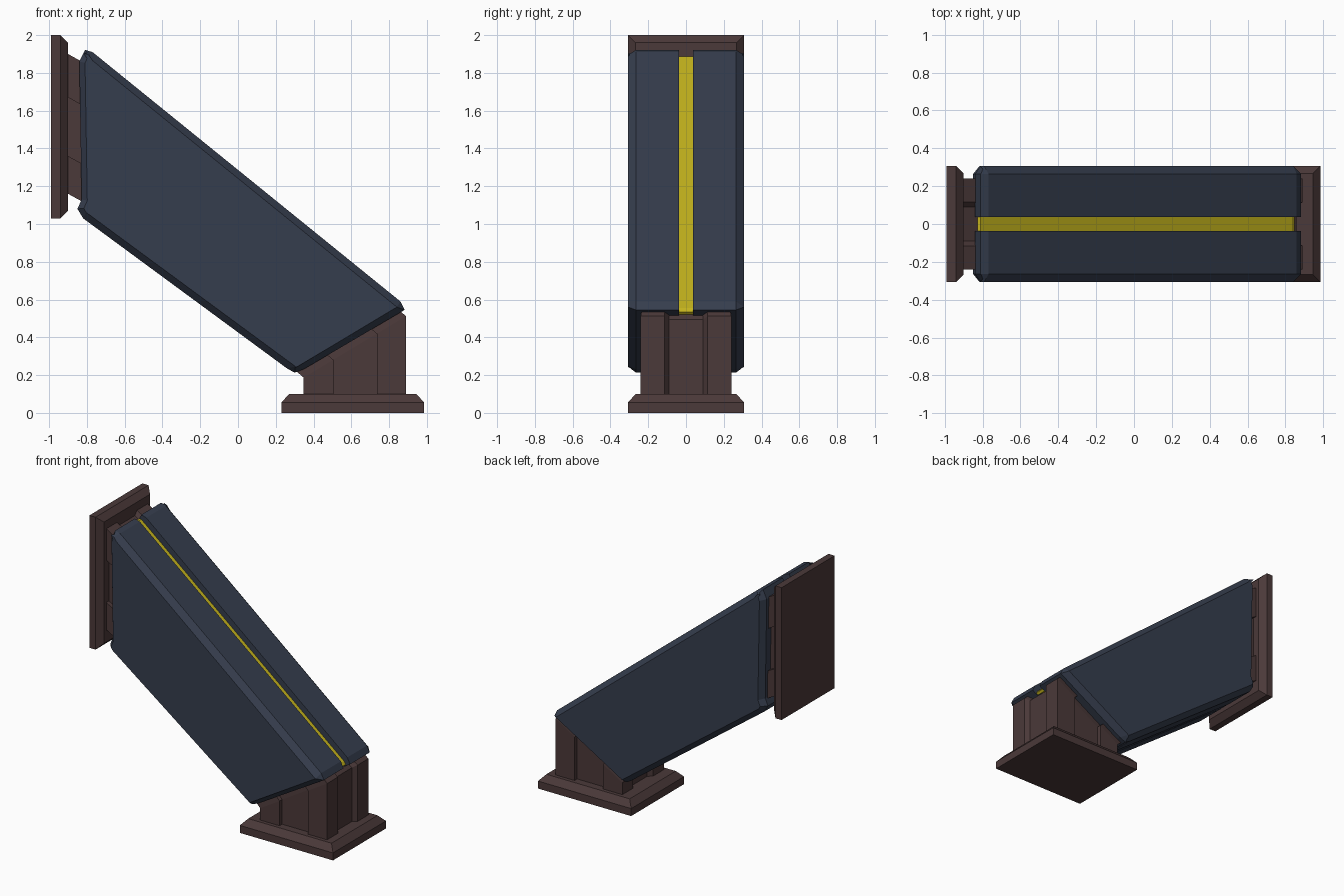
import bpy, bmesh
from mathutils import Vector

if "Cube" in bpy.data.objects:
    bpy.data.objects.remove(bpy.data.objects["Cube"])


def material(name, rgb):
    m = bpy.data.materials.new(name)
    m.diffuse_color = (*rgb, 1)
    m.use_nodes = True
    m.node_tree.nodes["Principled BSDF"].inputs["Base Color"].default_value = m.diffuse_color
    return m


NAVY = material("navy_paint", (0.036, 0.047, 0.075))
BROWN = material("brown_metal", (0.07, 0.041, 0.041))
YELLOW = material("yellow_strip", (0.55, 0.45, 0.012))


def loft(name, rings, mat):
    """Closed solid through rings of equal point count."""
    bm = bmesh.new()
    loops = [[bm.verts.new(p) for p in r] for r in rings]
    n = len(loops[0])
    for a, b in zip(loops, loops[1:]):
        for i in range(n):
            bm.faces.new((a[i], a[(i + 1) % n], b[(i + 1) % n], b[i]))
    bm.faces.new(loops[0][::-1])
    bm.faces.new(loops[-1])
    bmesh.ops.recalc_face_normals(bm, faces=bm.faces)
    me = bpy.data.meshes.new(name)
    bm.to_mesh(me)
    bm.free()
    ob = bpy.data.objects.new(name, me)
    me.materials.append(mat)
    bpy.context.collection.objects.link(ob)
    return ob


def inset(pts, dists):
    """Move each edge of a clockwise polygon inwards by its own distance."""
    n = len(pts)
    lines = []
    for i in range(n):
        a, b = Vector(pts[i]), Vector(pts[(i + 1) % n])
        d = (b - a).normalized()
        lines.append((a + Vector((d.y, -d.x)) * dists[i], d))
    out = []
    for i in range(n):
        (p, d), (q, e) = lines[i - 1], lines[i]
        t = (q - p).cross(e) / d.cross(e)
        out.append(tuple(p + d * t))
    return out


def rect(u0, u1, v):
    return [(u0, -v), (u1, -v), (u1, v), (u0, v)]


def notched(u0, u1, n0, n1, b=0.24, d=0.03):
    """Rectangle with a shallow recess in the middle of every side."""
    half = [(u0 + d, -0.09), (u0, -0.115), (u0, -b), (n0, -b), (n0, d - b),
            (n1, d - b), (n1, -b), (u1, -b), (u1, -0.115), (u1 - d, -0.09)]
    return half + [(u, -v) for u, v in reversed(half)]


# Bevelled mounting plates: floor and wall
loft("floor_plate", [[(u, v, z) for u, v in rect(0.23 + i, 0.985 - i, 0.307 - i)]
                     for z, i in ((0, 0), (0.055, 0), (0.10, 0.04))], BROWN)
loft("wall_plate", [[(x, v, u) for u, v in rect(1.03 + i, 2.0 - i, 0.307 - i)]
                    for x, i in ((-0.99, 0), (-0.94, 0), (-0.90, 0.04))], BROWN)

# Recessed necks joining the plates to the arm
plan = notched(0.348, 0.89, 0.505, 0.735)


def slope(x):
    return 0.235 + 0.6 * (x - 0.345)


base = [(u, v, 0.09) for u, v in plan]
mid = [(u, v, slope(u) - 0.05) for u, v in plan]
top = [(u - 0.045, v * 0.97, slope(u - 0.045) + 0.015) for u, v in plan]
loft("floor_neck", [base, mid, top], BROWN)

side = notched(1.16, 1.90, 1.36, 1.67)
loft("wall_neck", [[(x, v, u - s) for u, v in side]
                   for x, s in ((-0.91, 0), (-0.90, 0), (-0.80, 0.055))], BROWN)

# Slanted arm: clockwise outline in x and z with clipped corners
outline = [(-0.81, 1.922), (-0.77, 1.91), (0.86, 0.59), (0.882, 0.545),
           (0.35, 0.232), (0.30, 0.213), (0.26, 0.235), (-0.82, 1.03),
           (-0.85, 1.08), (-0.828, 1.13), (-0.84, 1.86)]
face = inset(outline, [0.02, 0.035, 0.03, 0.035, 0.03, 0.03, 0.035, 0.03, 0.03, 0.03, 0.03])
for s, label in ((-1, "front"), (1, "back")):
    loft("arm_shell_" + label,
         [[(x, s * y, z) for x, z in pts] for y, pts in
          ((0.037, outline), (0.265, outline), (0.307, face))], NAVY)

# Sunken core between the shells, with the bright strip along its top
corners = [(-0.84, 1.967), (0.872, 0.58), (0.30, 0.215), (-0.835, 1.042)]
core = inset(corners, [0.075, 0.03, 0.0, 0.015])
loft("arm_core", [[(x, y, z) for x, z in core] for y in (-0.038, 0.038)], NAVY)
strip = [(-0.828, 1.888), (-0.81, 1.888), (0.835, 0.555), (0.848, 0.535),
         (0.835, 0.522), (-0.828, 1.865)]
loft("yellow_strip", [[(x, y, z) for x, z in strip] for y in (-0.0375, 0.0375)], YELLOW)
